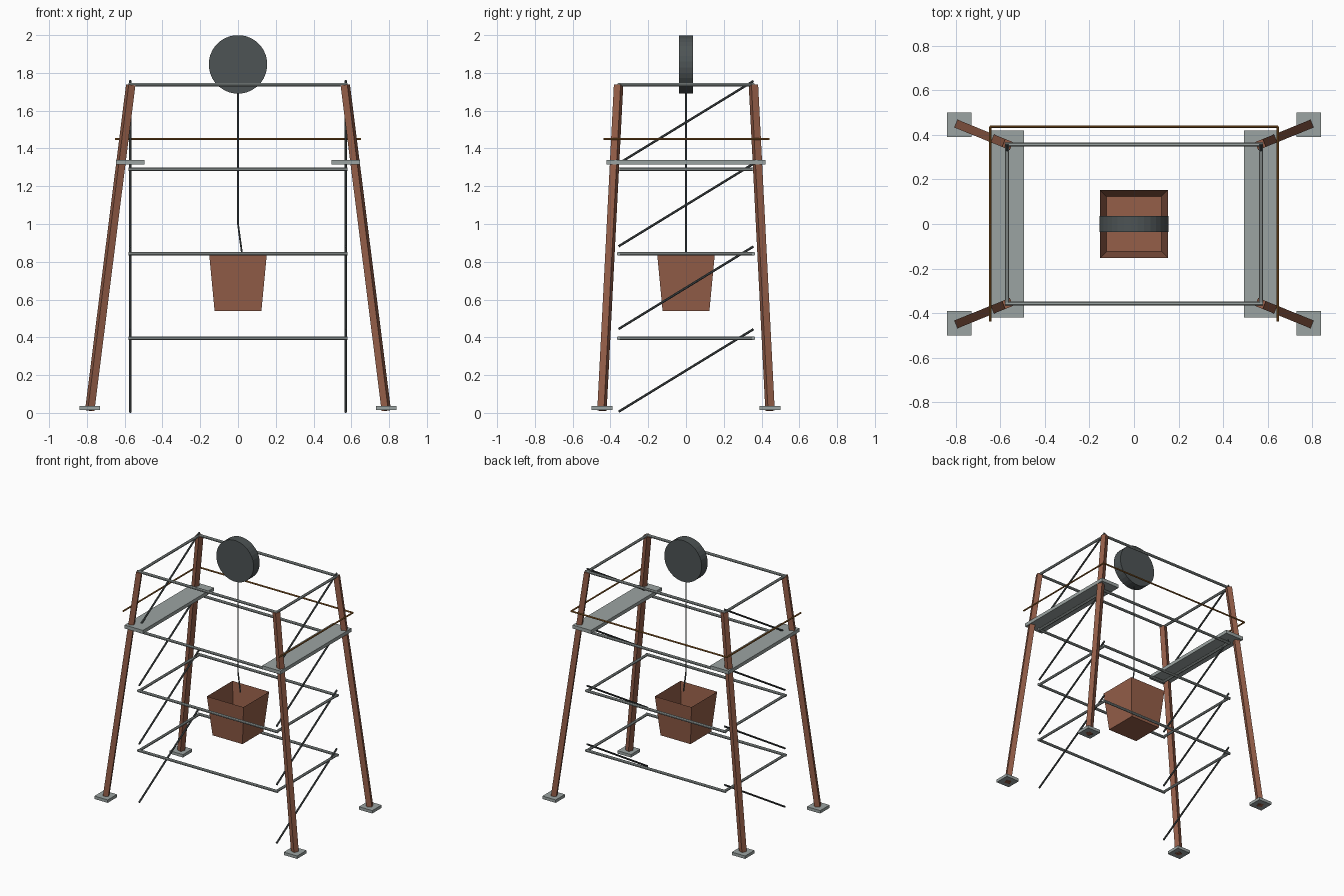
import bpy
import bmesh
import math
from mathutils import Vector, Matrix

old = bpy.data.objects.get("Cube")
if old:
    bpy.data.objects.remove(old, do_unlink=True)


def material(name, rgb):
    mat = bpy.data.materials.new(name)
    mat.use_nodes = True
    color = (*rgb, 1)
    mat.diffuse_color = color
    mat.node_tree.nodes["Principled BSDF"].inputs["Base Color"].default_value = color
    return mat


steel = material("light steel", (0.33, 0.37, 0.36))
iron = material("dark iron", (0.075, 0.088, 0.09))
clay = material("red brown wood", (0.30, 0.113, 0.066))
ochre = material("ochre rail", (0.32, 0.13, 0.025))


def finish(name, bm, mat):
    bmesh.ops.recalc_face_normals(bm, faces=bm.faces)
    mesh = bpy.data.meshes.new(name)
    bm.to_mesh(mesh)
    bm.free()
    mesh.materials.append(mat)
    obj = bpy.data.objects.new(name, mesh)
    bpy.context.collection.objects.link(obj)
    return obj


def add_bar(bm, start, end, radius, sides=8):
    """Straight prism between two points, with one flat side facing along the lean."""
    a, b = Vector(start), Vector(end)
    w = (b - a).normalized()
    u = Vector((0, 0, 1)).cross(w)
    u = u.normalized() if u.length > 1e-4 else Vector((1, 0, 0))
    frame = Matrix((u, w.cross(u), w)).transposed().to_4x4()
    turn = Matrix.Rotation(math.pi / sides, 4, 'Z')
    bmesh.ops.create_cone(bm, cap_ends=True, segments=sides, radius1=radius,
                          radius2=radius, depth=(b - a).length,
                          matrix=Matrix.Translation((a + b) / 2) @ frame @ turn)


def bars(name, pairs, radius, mat, sides=8):
    bm = bmesh.new()
    for start, end in pairs:
        add_bar(bm, start, end, radius, sides)
    return finish(name, bm, mat)


def box(name, center, size, mat):
    bm = bmesh.new()
    bmesh.ops.create_cube(bm, size=1, matrix=Matrix.Translation(center) @ Matrix.Diagonal((*size, 1)))
    return finish(name, bm, mat)


# Four leaning square legs on foot plates
for sx, side in ((1, "left"), (-1, "right")):
    for sy, end in ((-1, "front"), (1, "back")):
        bars(f"{end}_{side}_leg",
             [((sx * 0.785, sy * 0.445, 0.012), (sx * 0.568, sy * 0.357, 1.736))],
             0.027, clay, 4)
        box(f"{end}_{side}_foot", (sx * 0.785, sy * 0.445, 0.026), (0.11, 0.11, 0.022), steel)

# Horizontal tube frames stacked up the tower
FX, FY, R = 0.57, 0.357, 0.01
STEP = 0.447
for i in range(4):
    z = 0.395 + i * STEP
    pairs = [((-FX - R, s * FY, z), (FX + R, s * FY, z)) for s in (-1, 1)]
    pairs += [((s * FX, -FY, z), (s * FX, FY, z)) for s in (-1, 1)]
    bars(f"frame_ring_{i + 1}", pairs, R, steel)

# Diagonal braces and walkway planks on both sides
for sx, side in ((1, "left"), (-1, "right")):
    braces = []
    for i in range(4):
        z = 0.006 + i * 0.438
        braces.append(((sx * FX, -FY, z), (sx * FX, FY, z + 0.437)))
    bars(f"{side}_braces", braces, 0.0068, iron)
    box(f"{side}_plank", (sx * 0.57, 0, 1.327), (0.152, 0.84, 0.026), steel)

# Handrail along the back and both sides
HX, HY, HZ = 0.646, 0.437, 1.45
bars("handrail",
     [((-HX, HY, HZ), (HX, HY, HZ))]
     + [((s * HX, -HY, HZ), (s * HX, HY, HZ)) for s in (-1, 1)],
     0.006, ochre)

# Pulley wheel
bars("pulley_wheel", [((0, -0.036, 1.845), (0, 0.036, 1.845))], 0.155, iron, 32)

# Rope with a bent lower end
bars("rope", [((0, 0, 1.72), (0, 0, 1.0)), ((0, 0, 1.0), (0.02, 0, 0.852))], 0.005, iron)

# Open tapered bucket
bm = bmesh.new()
bmesh.ops.create_cone(bm, cap_ends=True, segments=4, radius1=0.124 * math.sqrt(2),
                      radius2=0.152 * math.sqrt(2), depth=0.295,
                      matrix=Matrix.Translation((0, 0, 0.6875)) @ Matrix.Rotation(math.pi / 4, 4, 'Z'))
bmesh.ops.recalc_face_normals(bm, faces=bm.faces)
lid = [f for f in bm.faces if f.normal.z > 0.9]
bmesh.ops.delete(bm, geom=lid, context='FACES_ONLY')
finish("bucket", bm, clay)
